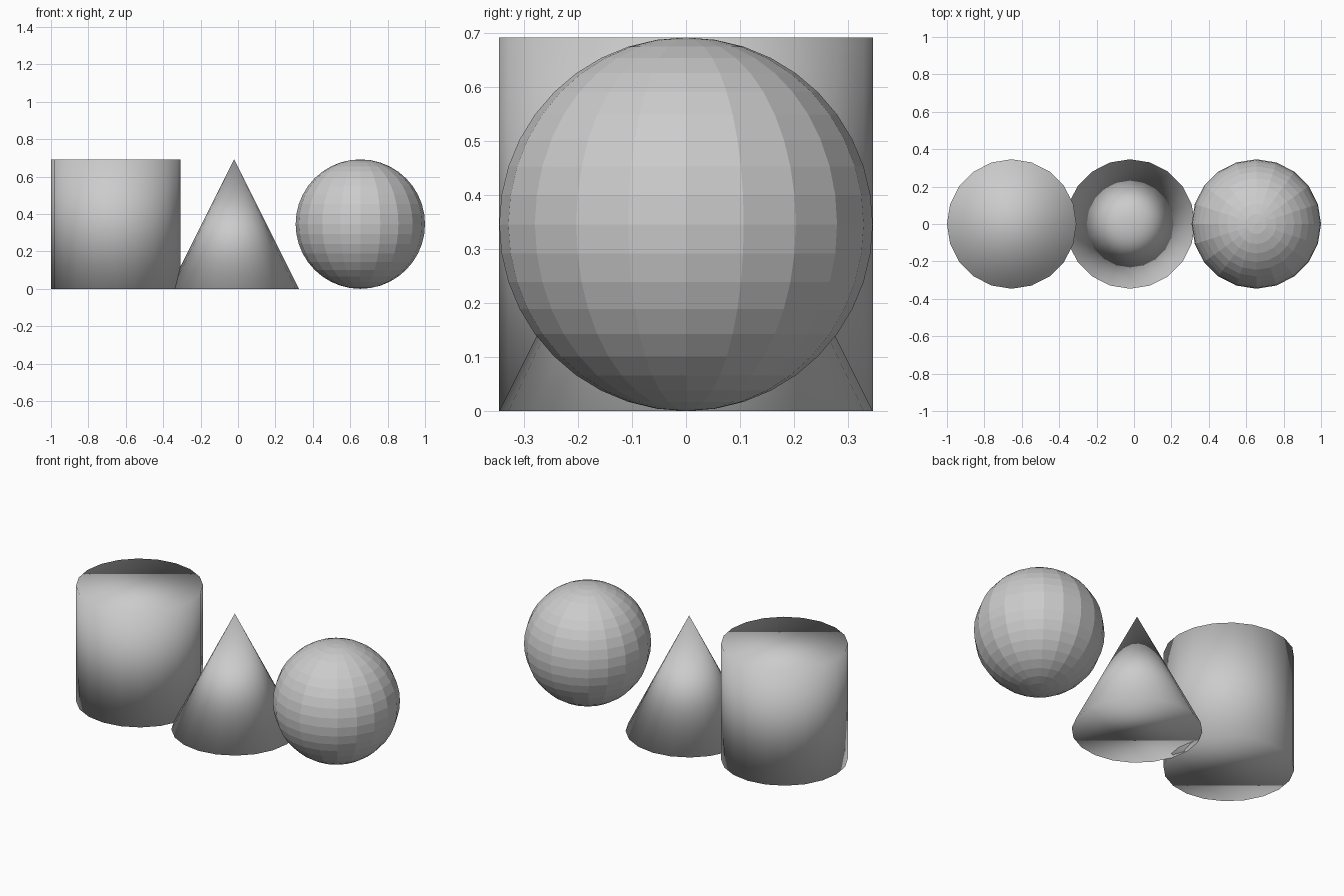
import bpy

if "Cube" in bpy.data.objects:
    bpy.data.objects.remove(bpy.data.objects["Cube"])

R = 0.346        # shared radius
H = 2 * R        # shared height
SIDES = 20


def finish(name, smooth):
    ob = bpy.context.object
    ob.name = name
    for p in ob.data.polygons:
        p.use_smooth = smooth
    return ob


# Cylinder on the left, capped, smooth all over
bpy.ops.mesh.primitive_cylinder_add(vertices=SIDES, radius=R, depth=H,
                                    location=(-1 + R, 0, R))
finish("cylinder", True)

# Cone in the middle, slightly overlapping the cylinder
bpy.ops.mesh.primitive_cone_add(vertices=SIDES, radius1=R, radius2=0, depth=H,
                                location=(-0.021, 0, R))
finish("cone", True)

# Faceted ball on the right
bpy.ops.mesh.primitive_uv_sphere_add(segments=SIDES, ring_count=20, radius=R,
                                     location=(1 - R, 0, R))
finish("ball", False)
